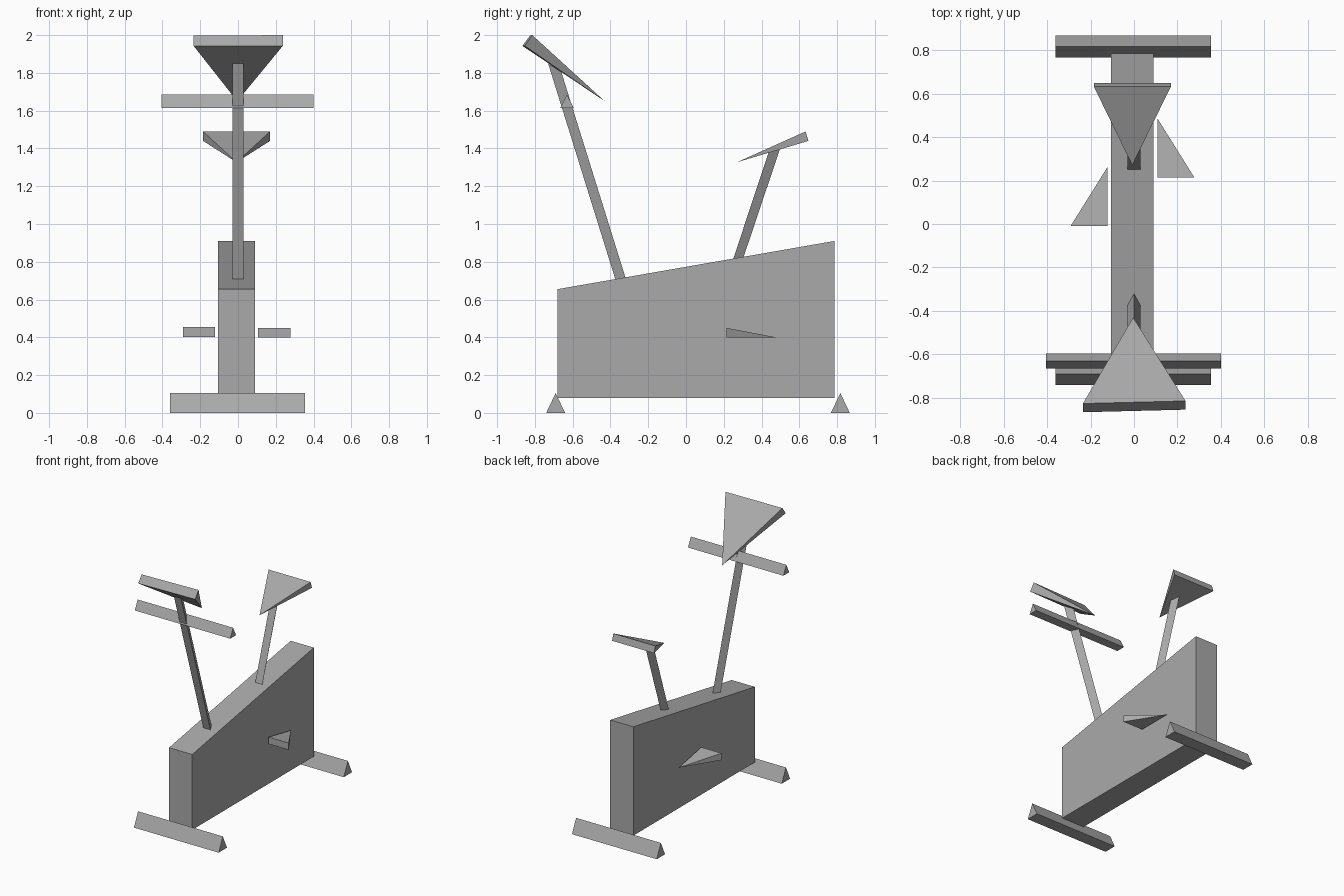
import bpy
import bmesh

cube = bpy.data.objects.get("Cube")
if cube:
    bpy.data.objects.remove(cube, do_unlink=True)

grey = bpy.data.materials.new("plain grey")
grey.use_nodes = True
grey.diffuse_color = (0.4, 0.4, 0.4, 1)
grey.node_tree.nodes["Principled BSDF"].inputs["Base Color"].default_value = (0.4, 0.4, 0.4, 1)


def build(name, ring, end):
    """Solid from a ring to a matching ring, or to a single point."""
    bm = bmesh.new()
    a = [bm.verts.new(p) for p in ring]
    b = [bm.verts.new(p) for p in end]
    n = len(a)
    bm.faces.new(a)
    if len(b) > 1:
        bm.faces.new(b)
    for i in range(n):
        j = (i + 1) % n
        side = [a[i], a[j], b[j], b[i]] if len(b) > 1 else [a[i], a[j], b[0]]
        bm.faces.new(side)
    bmesh.ops.recalc_face_normals(bm, faces=bm.faces)
    mesh = bpy.data.meshes.new(name)
    bm.to_mesh(mesh)
    bm.free()
    mesh.materials.append(grey)
    obj = bpy.data.objects.new(name, mesh)
    bpy.context.collection.objects.link(obj)
    return obj


def across(name, profile, x0, x1):
    """Extrude a (y, z) profile along x."""
    return build(name, [(x0, y, z) for y, z in profile], [(x1, y, z) for y, z in profile])


def bar(name, x0, x1, y, z, half, height):
    """Triangular bar lying along x."""
    across(name, [(y - half, z), (y + half, z), (y, z + height)], x0, x1)


def post(name, low, high):
    """Triangular post, flat at the front and ridged at the back."""
    rings = []
    for (fy, fz), (by, bz) in (low, high):
        rings.append([(-0.03, fy, fz), (0.03, fy, fz), (0, by, bz)])
    build(name, *rings)


def wedge(name, x0, x1, top, bottom, tip, skew=0):
    """Wedge from a rectangular edge to a point; skew turns the edge slightly."""
    (ty, tz), (by, bz) = top, bottom
    build(name, [(x0, ty - skew, tz - skew / 2), (x1, ty + skew, tz),
                 (x1, by + skew, bz), (x0, by - skew, bz)], [tip])


# Main housing
across("housing", [(-0.68, 0.08), (0.785, 0.08), (0.785, 0.91), (-0.68, 0.655)], -0.105, 0.09)

# Floor bars and handlebar
bar("front_foot", -0.36, 0.355, -0.69, 0, 0.05, 0.105)
bar("rear_foot", -0.36, 0.355, 0.817, 0, 0.05, 0.105)
bar("handlebar", -0.405, 0.4, -0.63, 1.615, 0.035, 0.07)

# Posts
post("handlebar_post", ((-0.375, 0.71), (-0.32, 0.715)), ((-0.73, 1.85), (-0.66, 1.805)))
post("seat_post", ((0.25, 0.815), (0.305, 0.825)), ((0.437, 1.378), (0.497, 1.396)))

# Console and seat
wedge("console", -0.235, 0.237, (-0.82, 2.0), (-0.86, 1.943), (-0.004, -0.43, 1.65), 0.006)
wedge("seat", -0.185, 0.17, (0.633, 1.49), (0.648, 1.44), (-0.008, 0.27, 1.327))

# Pedals
wedge("left_pedal", 0.107, 0.277, (0.215, 0.45), (0.215, 0.398), (0.107, 0.487, 0.398))
wedge("right_pedal", -0.292, -0.122, (-0.01, 0.455), (-0.01, 0.403), (-0.122, 0.262, 0.403))
